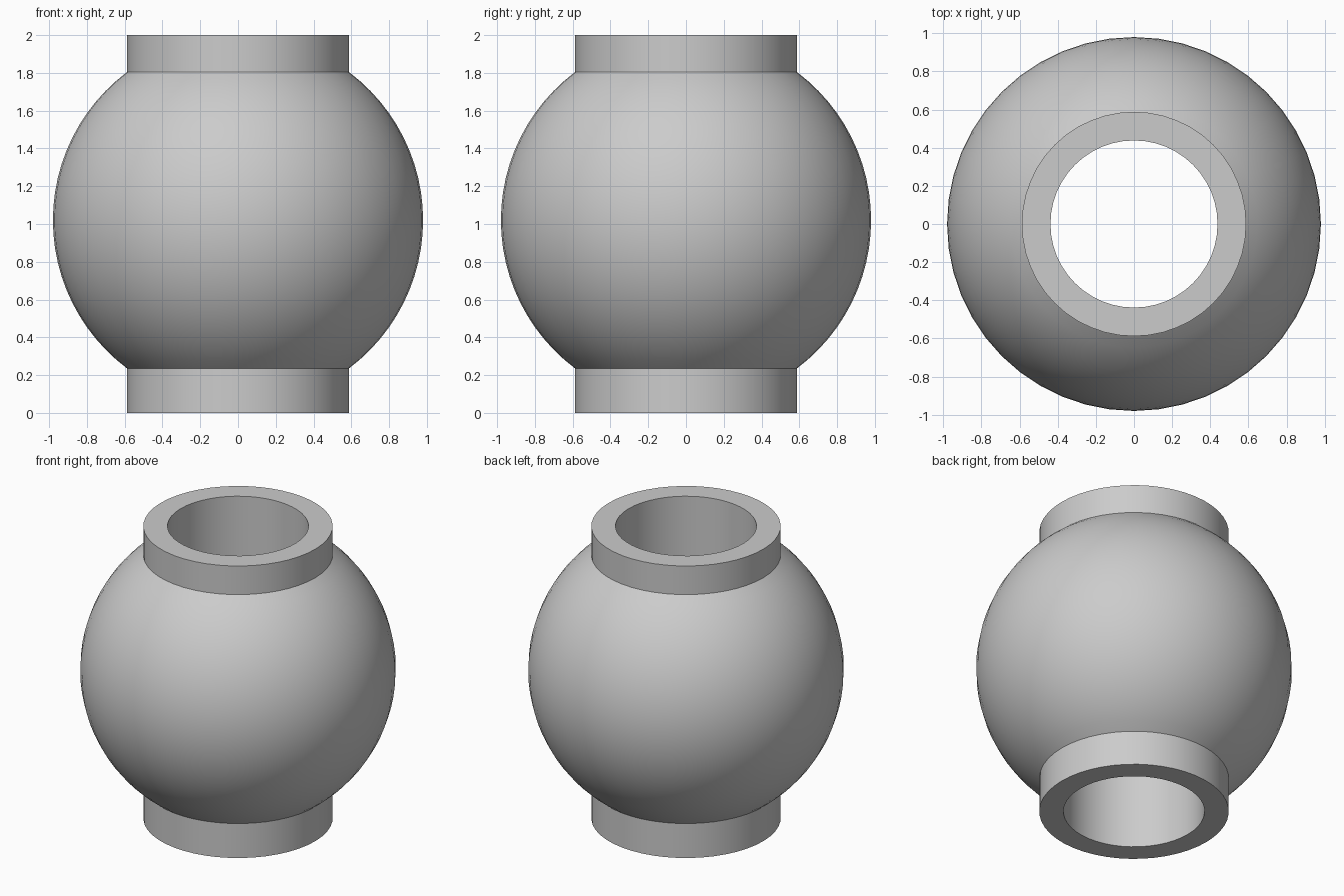
import bpy, bmesh, math
from mathutils import Vector

cube = bpy.data.objects.get("Cube")
if cube:
    bpy.data.objects.remove(cube, do_unlink=True)

BALL_RADIUS, BALL_Z = 0.98, 1.02
COLLAR_RADIUS, BORE_RADIUS, HEIGHT = 0.588, 0.438, 2.0
SEGMENTS, ARC_STEPS = 48, 24

# Plain grey metal
grey = bpy.data.materials.new("grey metal")
grey.use_nodes = True
colour = (0.6, 0.6, 0.6, 1)
grey.diffuse_color = colour
grey.node_tree.nodes["Principled BSDF"].inputs["Base Color"].default_value = colour

# Closed profile: lower collar, ball arc, upper collar, bore
limit = math.acos(COLLAR_RADIUS / BALL_RADIUS)
angles = [limit * (2 * i / ARC_STEPS - 1) for i in range(ARC_STEPS + 1)]
profile = [(BORE_RADIUS, 0), (COLLAR_RADIUS, 0)]
profile += [(BALL_RADIUS * math.cos(a), BALL_Z + BALL_RADIUS * math.sin(a)) for a in angles]
profile += [(COLLAR_RADIUS, HEIGHT), (BORE_RADIUS, HEIGHT)]

# Revolve the profile into one hollow ball with collars
bm = bmesh.new()
verts = [bm.verts.new((r, 0, z)) for r, z in profile]
edges = [bm.edges.new((v, verts[(i + 1) % len(verts)])) for i, v in enumerate(verts)]
bmesh.ops.spin(bm, geom=verts + edges, cent=Vector(), axis=(0, 0, 1),
               angle=math.tau, steps=SEGMENTS, use_merge=False)
bmesh.ops.remove_doubles(bm, verts=bm.verts, dist=0.0005)
bmesh.ops.recalc_face_normals(bm, faces=bm.faces)

mesh = bpy.data.meshes.new("collared_ball")
bm.to_mesh(mesh)
bm.free()
mesh.materials.append(grey)
ball = bpy.data.objects.new("collared_ball", mesh)
bpy.context.collection.objects.link(ball)

# Smooth curves with crisp collar rims
bpy.ops.object.select_all(action="DESELECT")
ball.select_set(True)
bpy.context.view_layer.objects.active = ball
bpy.ops.object.shade_smooth_by_angle(angle=math.radians(30))
